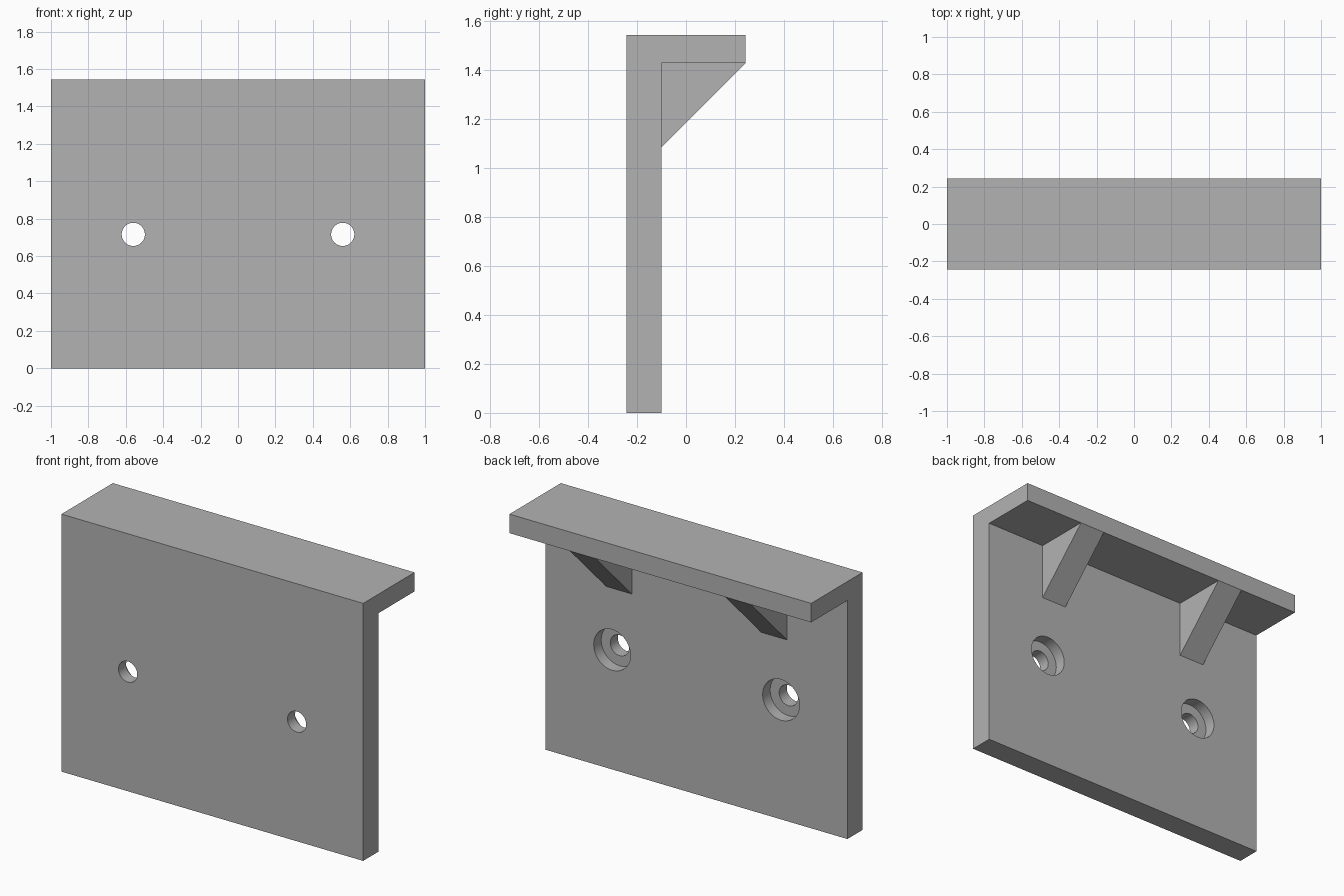
import bpy
import bmesh
import math
from mathutils import Matrix

if "Cube" in bpy.data.objects:
    bpy.data.objects.remove(bpy.data.objects["Cube"], do_unlink=True)

# Main dimensions
FRONT, BACK = -0.243, 0.243
PLATE_BACK = -0.1
TOP, SHELF_BOTTOM = 1.543, 1.429
GUSSET_BOTTOM = 1.086
HOLE_X, HOLE_Z = 0.56, 0.716

grey = bpy.data.materials.new("plain grey")
grey.use_nodes = True
colour = (0.45, 0.45, 0.45, 1)
grey.diffuse_color = colour
grey.node_tree.nodes["Principled BSDF"].inputs["Base Color"].default_value = colour


def finish(bm, name):
    bmesh.ops.recalc_face_normals(bm, faces=bm.faces)
    mesh = bpy.data.meshes.new(name)
    bm.to_mesh(mesh)
    bm.free()
    mesh.materials.append(grey)
    obj = bpy.data.objects.new(name, mesh)
    bpy.context.collection.objects.link(obj)
    return obj


def extrude_profile(name, profile, x0, x1):
    """Extrude a closed (y, z) outline from x0 to x1."""
    bm = bmesh.new()
    face = bm.faces.new([bm.verts.new((x0, y, z)) for y, z in profile])
    result = bmesh.ops.extrude_face_region(bm, geom=[face])
    moved = [v for v in result["geom"] if isinstance(v, bmesh.types.BMVert)]
    bmesh.ops.translate(bm, verts=moved, vec=(x1 - x0, 0, 0))
    return finish(bm, name)


def cylinder_cutter(name, x, radius, y0, y1):
    bm = bmesh.new()
    bmesh.ops.create_cone(
        bm, cap_ends=True, segments=48, radius1=radius, radius2=radius, depth=y1 - y0,
        matrix=Matrix.Translation((x, (y0 + y1) / 2, HOLE_Z))
        @ Matrix.Rotation(math.pi / 2, 4, "X"))
    obj = finish(bm, name)
    obj.hide_render = True
    return obj


# Upright plate with its shelf, one L-shaped section
bracket = extrude_profile("plate_and_shelf", [
    (FRONT, 0), (PLATE_BACK, 0), (PLATE_BACK, SHELF_BOTTOM),
    (BACK, SHELF_BOTTOM), (BACK, TOP), (FRONT, TOP)], -1, 1)

# Counterbored screw holes, wide on the back
bpy.context.view_layer.objects.active = bracket
for side in (-1, 1):
    x = side * HOLE_X
    for name, radius, y0 in (("screw_hole", 0.062, FRONT - 0.1),
                             ("counterbore", 0.122, PLATE_BACK - 0.071)):
        cutter = cylinder_cutter(name, x, radius, y0, PLATE_BACK + 0.1)
        cut = bracket.modifiers.new(name, "BOOLEAN")
        cut.operation = "DIFFERENCE"
        cut.solver = "EXACT"
        cut.object = cutter
        bpy.ops.object.modifier_apply(modifier=cut.name)
        bpy.data.objects.remove(cutter, do_unlink=True)

# Smooth hole walls, crisp edges
bpy.ops.object.select_all(action="DESELECT")
bracket.select_set(True)
bpy.ops.object.shade_smooth_by_angle(angle=math.radians(30))

# Triangular gussets under the shelf
for side, label in ((1, "left"), (-1, "right")):
    extrude_profile(label + "_gusset", [
        (PLATE_BACK, GUSSET_BOTTOM), (BACK, SHELF_BOTTOM),
        (PLATE_BACK, SHELF_BOTTOM)], side * 0.429, side * 0.6)
